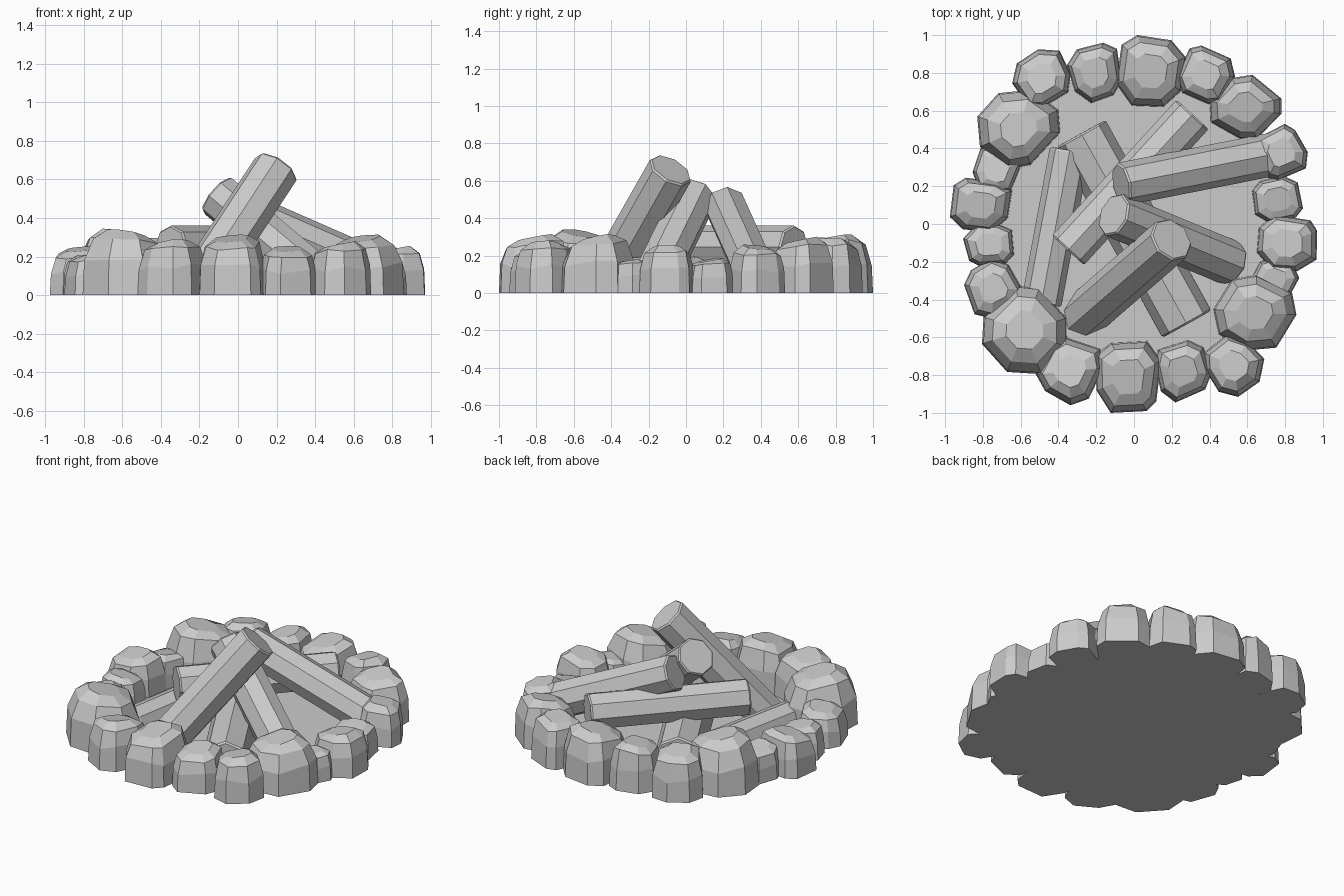
import bpy, bmesh, math, random
from mathutils import Vector

random.seed(4)
cube = bpy.data.objects.get("Cube")
if cube:
    bpy.data.objects.remove(cube)

grey = bpy.data.materials.new("plain_grey")
grey.use_nodes = True
grey.diffuse_color = (0.6, 0.6, 0.6, 1)
grey.node_tree.nodes["Principled BSDF"].inputs["Base Color"].default_value = (0.6, 0.6, 0.6, 1)


def loft(name, rings):
    """Bridge a list of point rings, cap both ends and trim at the ground."""
    bm = bmesh.new()
    loops = [[bm.verts.new(p) for p in ring] for ring in rings]
    for a, b in zip(loops, loops[1:]):
        for i in range(len(a)):
            j = (i + 1) % len(a)
            bm.faces.new((a[i], a[j], b[j], b[i]))
    bm.faces.new(loops[0][::-1])
    bm.faces.new(loops[-1])
    cut = bmesh.ops.bisect_plane(bm, geom=bm.verts[:] + bm.edges[:] + bm.faces[:],
                                 plane_co=(0, 0, 0), plane_no=(0, 0, -1), clear_outer=True)
    edges = [e for e in cut["geom_cut"] if isinstance(e, bmesh.types.BMEdge) and e.is_boundary]
    if edges:
        bmesh.ops.holes_fill(bm, edges=edges)
    bmesh.ops.recalc_face_normals(bm, faces=bm.faces[:])
    mesh = bpy.data.meshes.new(name)
    bm.to_mesh(mesh)
    bm.free()
    mesh.materials.append(grey)
    obj = bpy.data.objects.new(name, mesh)
    bpy.context.collection.objects.link(obj)


def fit(values, size):
    """Shift and scale numbers to be centred on zero with the given span."""
    low, high = min(values), max(values)
    return [(v - (low + high) / 2) * size / (high - low) for v in values]


def stone(index, x, y, w, d, h):
    """Blocky boulder facing the fire: cut corners, tapered sides, small tilted top."""
    turn = math.atan2(y, x)
    outline = []
    for quarter in range(4):
        for half in (-1, 1):
            a = turn + quarter * math.pi / 2 + half * random.uniform(.38, .62)
            r = random.uniform(1, 1.15)
            outline.append((r * math.cos(a), r * math.sin(a)))
    xs = fit([p[0] for p in outline], w)
    ys = fit([p[1] for p in outline], d)
    tilt = random.uniform(0, math.tau)
    # Larger stones are more peaked
    shoulder, top = .98 - .5 * w, .66 - .5 * w
    rings = []
    for scale, level, wobble in ((1, 0, 0), (.965, .5, .06), (shoulder, .86, .04), (top, .98, 0)):
        ring = []
        for px, py in zip(xs, ys):
            lean = (px * math.cos(tilt) + py * math.sin(tilt)) * .1 * level
            z = h * (level + random.uniform(-wobble, wobble)) + lean
            ring.append((x + px * scale, y + py * scale, z))
        rings.append(ring)
    loft(f"stone_{index}", rings)


def log(name, start, end, r):
    """Eight-sided log with a ridge on top and slightly chamfered ends."""
    start, end = Vector(start), Vector(end)
    axis = (end - start).normalized()
    side = axis.cross((0, 0, 1)).normalized()
    up = side.cross(axis)
    rings = []
    for centre, k in ((start, .93), (start + axis * .01, 1), (end - axis * .01, 1), (end, .93)):
        rings.append([centre + (side * math.cos(t) + up * math.sin(t)) * r * k
                      for t in (math.tau * i / 8 for i in range(8))])
    loft(name, rings)


# Ground plate inside the ring
loft("ground_plate", [[(.80 * math.cos(t), .85 * math.sin(t), z)
                       for t in (math.tau * i / 24 for i in range(24))] for z in (0, .012)])

# Ring of stones: x, y, width, depth, height
stones = [
    (-.49, .77, .31, .31, .29), (-.21, .80, .29, .32, .28), (.09, .81, .37, .38, .30),
    (.38, .79, .31, .31, .285), (.59, .62, .38, .34, .29), (.78, .38, .28, .30, .25),
    (.76, .13, .27, .25, .18), (.81, -.10, .32, .30, .245), (.74, -.29, .27, .22, .17),
    (.64, -.47, .44, .40, .30), (.53, -.75, .32, .33, .27), (.26, -.78, .30, .33, .245),
    (-.03, -.81, .35, .38, .30), (-.34, -.78, .36, .36, .28), (-.58, -.56, .45, .47, .325),
    (-.745, -.34, .31, .32, .22), (-.77, -.11, .27, .22, .20), (-.81, .10, .33, .29, .245),
    (-.725, .29, .26, .26, .20), (-.61, .50, .44, .42, .33),
]
for number, values in enumerate(stones, 1):
    stone(number, *values)

# Leaning logs
log("front_log", (-.285, -.50, -.08), (.20, -.08, .66), .124)
log("right_log", (.52, -.21, -.01), (-.11, .05, .52), .12)
log("back_log", (.74, .37, .11), (-.07, .21, .465), .115)
# Logs lying on the ground
log("cross_log", (-.35, -.14, .247), (.31, .58, .247), .115)
log("base_log", (-.28, .48, .05), (.28, -.53, .04), .147)
log("side_log", (-.34, .39, .06), (-.49, -.42, .05), .107)
